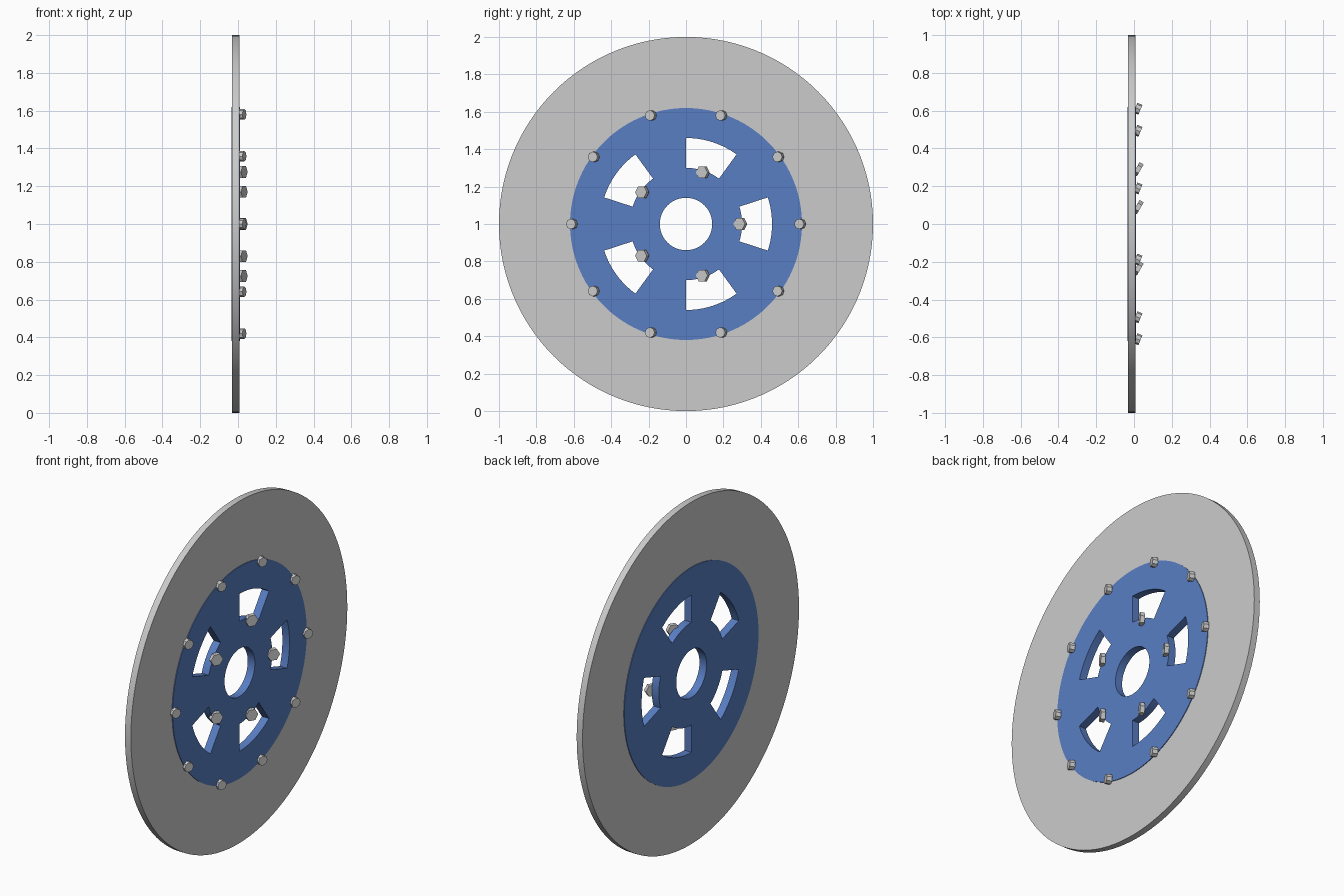
import bpy, bmesh, math
from mathutils import Vector

if "Cube" in bpy.data.objects:
    bpy.data.objects.remove(bpy.data.objects["Cube"])

CZ = 1.0   # axle height
N = 120    # angular steps (3 degrees each)


def ring_plate(name, radii, x0, x1, is_open=lambda deg, band: False):
    """Flat ring plate around the x axis; cells where is_open() is true are left out."""
    bm = bmesh.new()
    grid = [[bm.verts.new((x0, r * math.cos(2 * math.pi * i / N), CZ + r * math.sin(2 * math.pi * i / N)))
             for i in range(N)] for r in radii]
    for b in range(len(radii) - 1):
        for i in range(N):
            if not is_open((i + 0.5) * 360 / N, b):
                j = (i + 1) % N
                bm.faces.new((grid[b][i], grid[b + 1][i], grid[b + 1][j], grid[b][j]))
    ext = bmesh.ops.extrude_face_region(bm, geom=bm.faces[:], use_keep_orig=True)
    moved = [g for g in ext["geom"] if isinstance(g, bmesh.types.BMVert)]
    bmesh.ops.translate(bm, verts=moved, vec=Vector((x1 - x0, 0, 0)))
    bmesh.ops.recalc_face_normals(bm, faces=bm.faces[:])
    me = bpy.data.meshes.new(name)
    bm.to_mesh(me)
    bm.free()
    ob = bpy.data.objects.new(name, me)
    bpy.context.collection.objects.link(ob)
    bpy.ops.object.select_all(action='DESELECT')
    ob.select_set(True)
    bpy.context.view_layer.objects.active = ob
    bpy.ops.object.shade_smooth_by_angle(angle=math.radians(30))
    return ob


def bolt_circle(name, count, circle_r, head_r, sides, turn, x0, x1):
    """Bolt heads spread evenly on a circle, all turned the same way."""
    for k in range(count):
        a = 2 * math.pi * k / count
        bpy.ops.mesh.primitive_cylinder_add(
            vertices=sides, radius=head_r, depth=x1 - x0,
            location=((x0 + x1) / 2, circle_r * math.cos(a), CZ + circle_r * math.sin(a)))
        ob = bpy.context.object
        ob.name = f"{name}_{k + 1}"
        # lay the cylinder along x, then set the corner direction
        ob.rotation_euler = (turn, math.pi / 2, 0)


# grey friction ring
ring_plate("brake_ring", [0.61, 1.0], -0.031, 0.007)

# blue carrier with five windows
hub = ring_plate("carrier", [0.14, 0.30, 0.46, 0.62], -0.035, 0.011,
                 lambda deg, band: band == 1 and (deg + 18) % 72 < 36)
blue = bpy.data.materials.new("carrier_blue")
blue.diffuse_color = (0.10, 0.21, 0.55, 1)
blue.use_nodes = True
blue.node_tree.nodes["Principled BSDF"].inputs["Base Color"].default_value = blue.diffuse_color
hub.data.materials.append(blue)

# bolts
bolt_circle("inner_bolt", 5, 0.29, 0.036, 6, math.radians(30), 0.010, 0.035)
bolt_circle("outer_bolt", 10, 0.61, 0.028, 8, math.radians(22.5), 0.006, 0.035)
